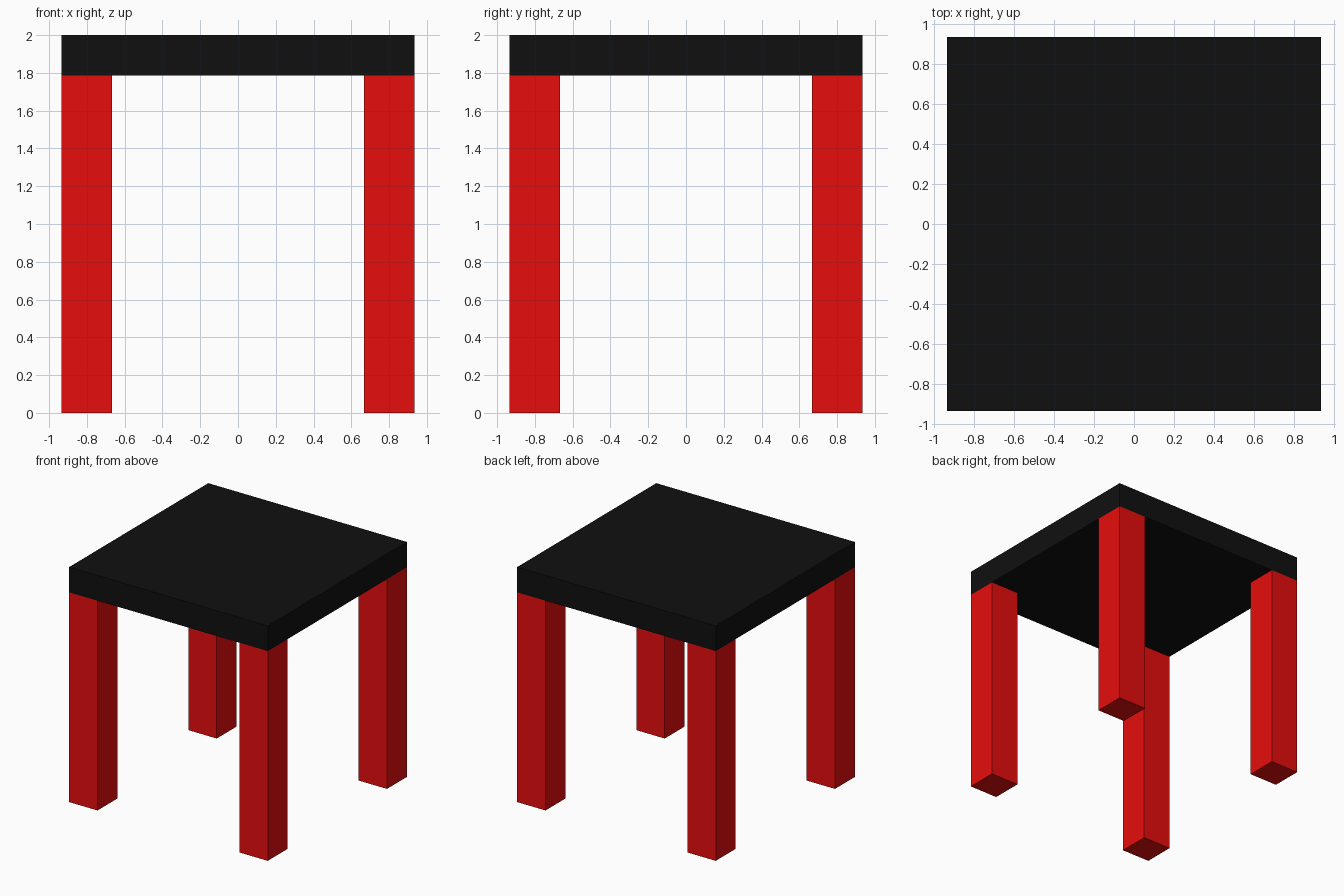
import bpy

if "Cube" in bpy.data.objects:
    bpy.data.objects.remove(bpy.data.objects["Cube"])

HALF = 0.935    # half width of the square top
LEG = 0.267     # leg thickness
UNDER = 1.785   # height of the top's underside
HEIGHT = 2.0


def material(name, rgb):
    mat = bpy.data.materials.new(name)
    mat.diffuse_color = (*rgb, 1)
    mat.use_nodes = True
    mat.node_tree.nodes["Principled BSDF"].inputs["Base Color"].default_value = mat.diffuse_color
    return mat


def box(name, size, centre, mat):
    bpy.ops.mesh.primitive_cube_add(size=1, location=centre)
    obj = bpy.context.object
    obj.name = name
    obj.scale = size
    bpy.ops.object.transform_apply(location=False, rotation=False, scale=True)
    obj.data.materials.append(mat)
    return obj


black = material("black", (0.005, 0.005, 0.005))
red = material("red", (0.8, 0.004, 0.004))

# Table top
box("table_top", (2 * HALF, 2 * HALF, HEIGHT - UNDER),
    (0, 0, (HEIGHT + UNDER) / 2), black)

# Four corner legs, flush with the edges of the top
offset = HALF - LEG / 2
for side, x in (("left", -offset), ("right", offset)):
    for end, y in (("front", -offset), ("back", offset)):
        box(f"{end}_{side}_leg", (LEG, LEG, UNDER), (x, y, UNDER / 2), red)
